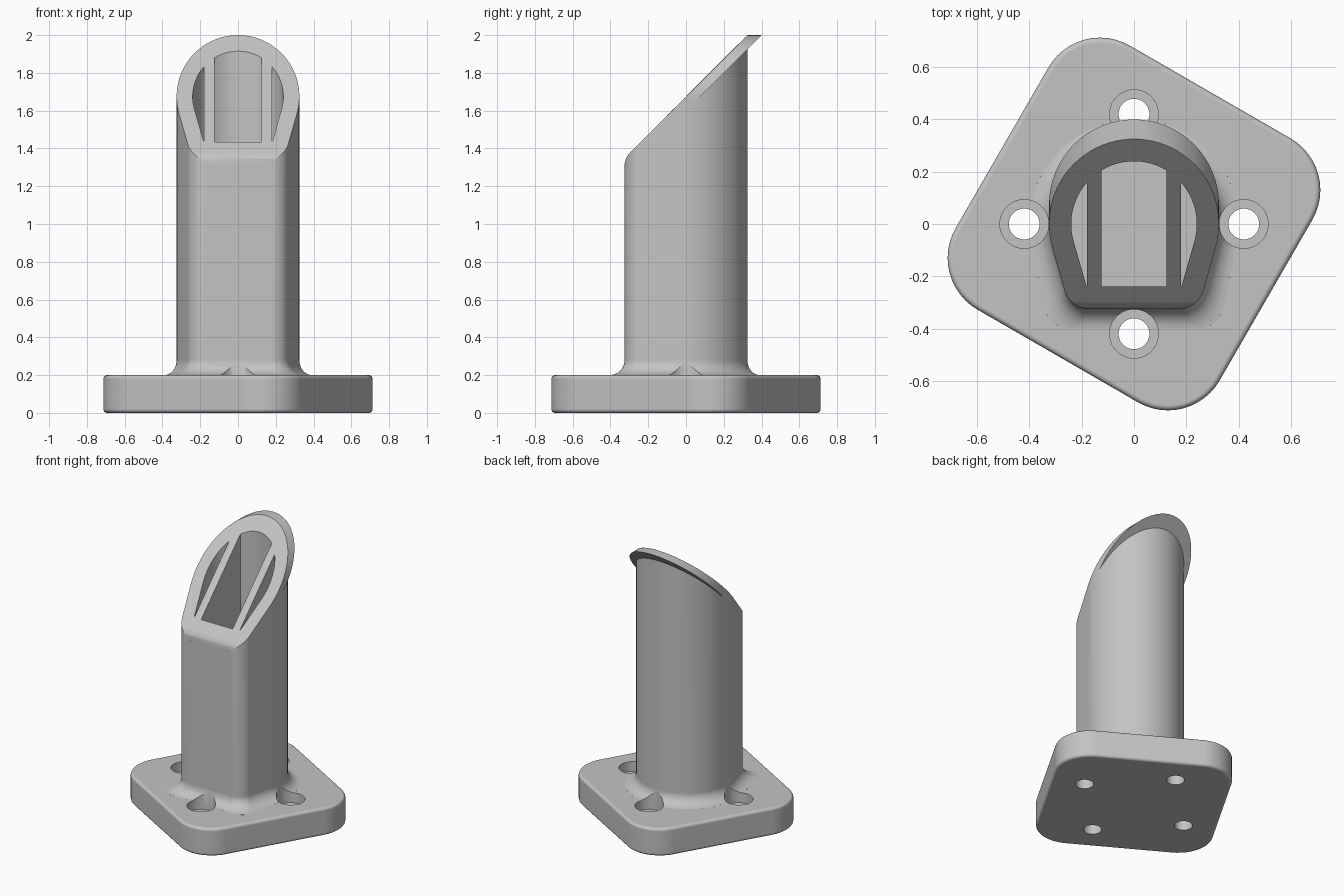
import bpy, bmesh
from math import sin, cos, acos, atan2, hypot, pi, radians

if "Cube" in bpy.data.objects:
    bpy.data.objects.remove(bpy.data.objects["Cube"])

grey = bpy.data.materials.new("plain_grey")
grey.use_nodes = True
grey.diffuse_color = (0.55, 0.55, 0.55, 1)
grey.node_tree.nodes["Principled BSDF"].inputs["Base Color"].default_value = grey.diffuse_color

PLATE_TOP = 0.2
POST_R = 0.325
CUT = 1.675        # the slanted cut follows z = y + CUT
FILLET = 0.08


def arc(cx, cy, r, a0, a1, n):
    return [(cx + r * cos(a0 + (a1 - a0) * i / n),
             cy + r * sin(a0 + (a1 - a0) * i / n)) for i in range(n + 1)]


def loft(name, rings):
    """Closed solid through rings of equal point count."""
    bm = bmesh.new()
    loops = [[bm.verts.new(p) for p in ring] for ring in rings]
    n = len(loops[0])
    for a, b in zip(loops, loops[1:]):
        for i in range(n):
            j = (i + 1) % n
            bm.faces.new((a[i], a[j], b[j], b[i]))
    bm.faces.new(loops[0])
    bm.faces.new(loops[-1])
    bmesh.ops.recalc_face_normals(bm, faces=bm.faces[:])
    mesh = bpy.data.meshes.new(name)
    bm.to_mesh(mesh)
    bm.free()
    mesh.materials.append(grey)
    ob = bpy.data.objects.new(name, mesh)
    bpy.context.collection.objects.link(ob)
    return ob


def at_z(outline, z):
    return [(x, y, z) for x, y in outline]


def prism(name, outline, z0, z1):
    return loft(name, [at_z(outline, z0), at_z(outline, z1)])


def combine(target, tool, operation):
    mod = target.modifiers.new("combine", 'BOOLEAN')
    mod.operation, mod.solver, mod.object = operation, 'EXACT', tool
    bpy.context.view_layer.objects.active = target
    bpy.ops.object.modifier_apply(modifier=mod.name)
    bpy.data.objects.remove(tool)


def post_outline(big_r, small_r, grow=0.0):
    """Round back, tapering to a flat front with rounded corners."""
    cx, cy, r = 0.17 + grow, -0.225 - grow, big_r + grow
    tilt = atan2(cy, cx) + acos((r - small_r) / hypot(cx, cy))
    return (arc(0, 0, r, tilt, pi - tilt, 48)
            + arc(-cx, cy, small_r, pi - tilt, 1.5 * pi, 8)
            + arc(cx, cy, small_r, 1.5 * pi, 2 * pi + tilt, 8))


def plate_outline(inset):
    half, r = 0.355, 0.228 - inset
    pts = []
    for k in range(4):
        turn = k * pi / 2 - radians(30)
        corner = turn + pi / 4
        d = half * 2 ** 0.5
        pts += arc(d * cos(corner), d * sin(corner), r, turn, turn + pi / 2, 12)
    return pts


# Base plate with softly rounded rims
edge = 0.02
steps = [i * pi / 8 for i in range(5)]
lower = [at_z(plate_outline(edge * (1 - sin(t))), edge * (1 - cos(t))) for t in steps]
upper = [at_z(plate_outline(edge * (1 - cos(t))), PLATE_TOP - edge * (1 - sin(t))) for t in steps]
mount = loft("angled_post_mount", lower + upper)

# Post with a flared foot
rings = [at_z(post_outline(POST_R, 0.1, FILLET), 0.15)]
for i in range(9):
    t = (0.04 + 0.96 * i / 8) * pi / 2
    rings.append(at_z(post_outline(POST_R, 0.1, FILLET * (1 - sin(t))),
                      PLATE_TOP + FILLET * (1 - cos(t))))
rings.append(at_z(post_outline(POST_R, 0.1), 2.3))
post = loft("post", rings)

# Overhanging lip behind the slanted face
circle = arc(0, 0, POST_R, 0, 2 * pi, 64)[:-1]
lip = loft("lip", [[(x, h + shift, CUT + h) for x, h in circle] for shift in (-0.05, 0.075)])
combine(post, lip, 'UNION')

# Slanted cut, rounded over at the front edge
round_r = 0.1
round_z = CUT - POST_R - round_r * (2 ** 0.5 - 1)
profile = [(-0.6, round_z)]
profile += arc(-POST_R + round_r, round_z, round_r, radians(177), radians(135), 6)
profile += [(0.8, 0.8 + CUT), (0.8, 3), (-0.6, 3)]
slant = loft("slant_cutter", [[(x, y, z) for y, z in profile] for x in (-0.8, 0.8)])
combine(post, slant, 'DIFFERENCE')
combine(mount, post, 'UNION')

# Three pockets divided by two ribs
pocket = prism("pocket_cutter", post_outline(0.24, 0.015), 0.1, 2.4)
for side in (-1, 1):
    a, b = side * 0.125, side * 0.18
    rib = prism("rib", [(a, -0.5), (b, -0.5), (b, 0.5), (a, 0.5)], 0, 2.6)
    combine(pocket, rib, 'DIFFERENCE')
combine(mount, pocket, 'DIFFERENCE')

# Four counterbored screw holes
for k in range(4):
    x, y = 0.42 * cos(k * pi / 2), 0.42 * sin(k * pi / 2)
    for r, z0, z1 in ((0.0935, 0.13, 0.4), (0.059, -0.1, 0.3)):
        hole = prism("screw_hole_cutter", arc(x, y, r, 0, 2 * pi, 40)[:-1], z0, z1)
        combine(mount, hole, 'DIFFERENCE')

# Smooth shading with crisp edges
bpy.ops.object.select_all(action='DESELECT')
mount.select_set(True)
bpy.context.view_layer.objects.active = mount
bpy.ops.object.shade_smooth_by_angle(angle=radians(30))
weighted = mount.modifiers.new("even_shading", 'WEIGHTED_NORMAL')
weighted.keep_sharp = True
